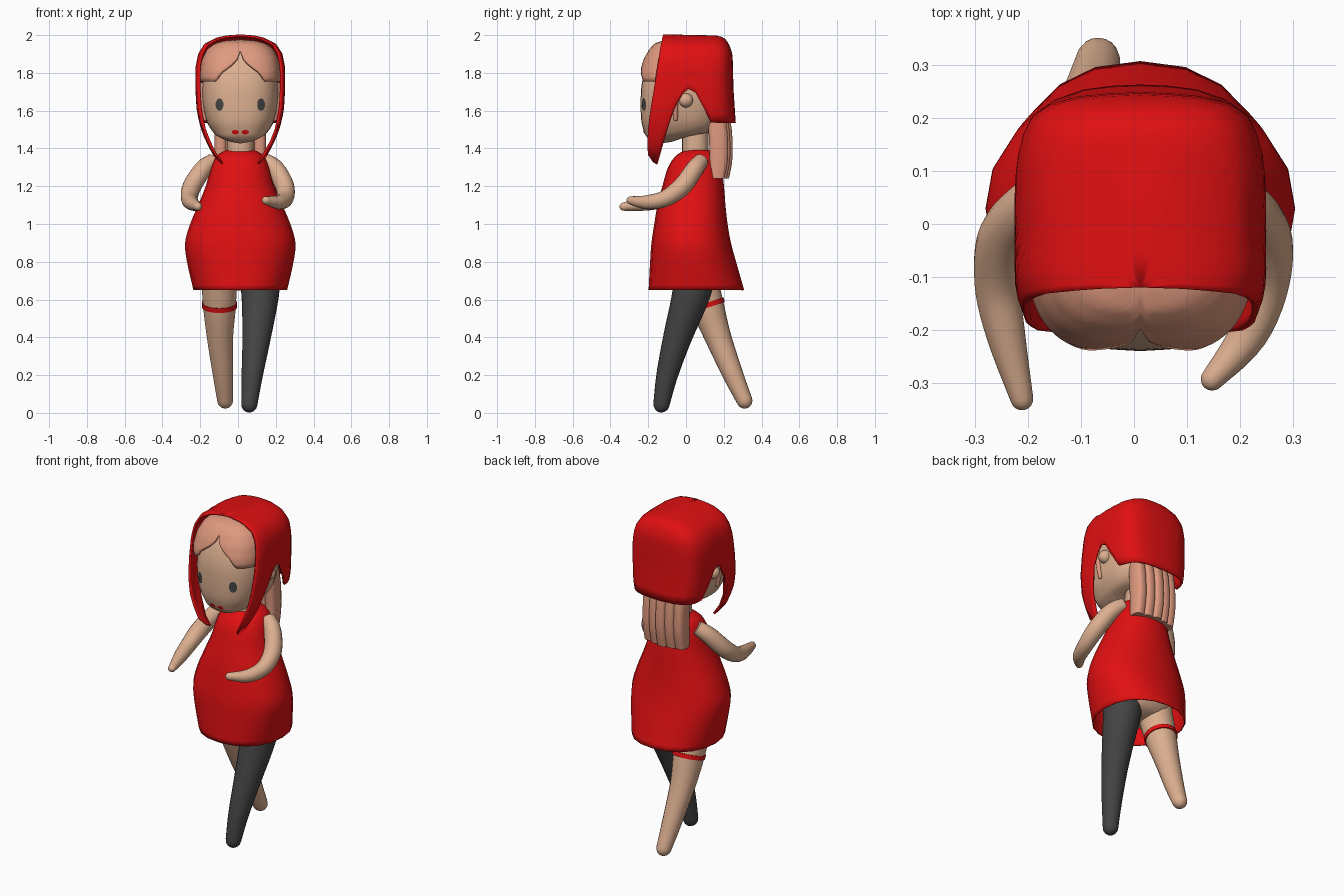
import bpy, bmesh, math
from mathutils import Vector
from mathutils.bvhtree import BVHTree

if "Cube" in bpy.data.objects:
    bpy.data.objects.remove(bpy.data.objects["Cube"])

CX = 0.012  # the figure's centre line


def material(name, rgb):
    m = bpy.data.materials.new(name)
    m.diffuse_color = (*rgb, 1)
    m.use_nodes = True
    m.node_tree.nodes["Principled BSDF"].inputs["Base Color"].default_value = m.diffuse_color
    return m


RED = material("red cloth", (0.75, 0.005, 0.006))
SKIN = material("skin", (0.72, 0.43, 0.28))
HAIR = material("salmon hair", (0.74, 0.32, 0.21))
GREY = material("dark grey", (0.06, 0.06, 0.06))


def finish(name, bm, mat, thick=0, angle=50):
    bmesh.ops.remove_doubles(bm, verts=bm.verts, dist=1e-5)
    bmesh.ops.recalc_face_normals(bm, faces=bm.faces)
    me = bpy.data.meshes.new(name)
    bm.to_mesh(me)
    bm.free()
    ob = bpy.data.objects.new(name, me)
    bpy.context.collection.objects.link(ob)
    me.materials.append(mat)
    bpy.ops.object.select_all(action='DESELECT')
    ob.select_set(True)
    bpy.context.view_layer.objects.active = ob
    bpy.ops.object.shade_smooth_by_angle(angle=math.radians(angle))
    if thick:
        mod = ob.modifiers.new("thickness", 'SOLIDIFY')
        mod.thickness, mod.offset = thick, 0
    return ob


def skin_rings(name, rings, mat, closed=True, caps=(True, True), thick=0):
    """Bridge successive rings of points."""
    bm = bmesh.new()
    vs = [[bm.verts.new(p) for p in r] for r in rings]
    n = len(rings[0])
    for a, b in zip(vs, vs[1:]):
        for i in range(n if closed else n - 1):
            j = (i + 1) % n
            bm.faces.new((a[i], a[j], b[j], b[i]))
    for ring, cap in ((vs[0], caps[0]), (vs[-1], caps[1])):
        if cap and closed:
            bm.faces.new(ring)
    return finish(name, bm, mat, thick)


def smooth_path(pts, steps=5):
    """Catmull-Rom through tuples of any length."""
    out = []
    for i in range(len(pts) - 1):
        p0, p1, p2, p3 = (pts[max(0, min(len(pts) - 1, i + k))] for k in (-1, 0, 1, 2))
        for s in range(steps):
            t = s / steps
            out.append(tuple(0.5 * (2 * b + (c - a) * t + (2 * a - 5 * b + 4 * c - d) * t * t
                                    + (3 * b - a - 3 * c + d) * t ** 3)
                             for a, b, c, d in zip(p0, p1, p2, p3)))
    return out + [tuple(pts[-1])]


def loft(name, rows, mat, n=24, e=2.2, cx=CX, caps=(True, True), thick=0, steps=4):
    """Rows of (z, half width, front y, back y) as superellipses."""
    def pw(v):
        return math.copysign(abs(v) ** (2 / e), v)
    rings = []
    for z, hw, y0, y1 in smooth_path(rows, steps):
        ang = [2 * math.pi * i / n for i in range(n)]
        rings.append([(cx + hw * pw(math.cos(a)),
                       (y0 + y1) / 2 + (y1 - y0) / 2 * pw(math.sin(a)), z) for a in ang])
    return skin_rings(name, rings, mat, True, caps, thick)


def tube(name, pts, mat, n=18, rounded=True):
    """Points of (x, y, z, radius) with a rounded far end."""
    path = smooth_path(pts)
    if rounded:
        p, r = Vector(path[-1][:3]), path[-1][3]
        d = (p - Vector(path[-2][:3])).normalized()
        for k in (25, 50, 70, 85):
            a = math.radians(k)
            path.append((*(p + d * r * math.sin(a)), r * math.cos(a)))
    rings = []
    for i, p in enumerate(path):
        t = Vector(path[min(i + 1, len(path) - 1)][:3]) - Vector(path[max(i - 1, 0)][:3])
        u = t.cross(Vector((1, 0, 0))).normalized()
        v = t.cross(u).normalized()
        rings.append([Vector(p[:3]) + p[3] * (u * math.cos(a) + v * math.sin(a))
                      for a in (2 * math.pi * k / n for k in range(n))])
    return skin_rings(name, rings, mat)


def drape(name, cols, rows, mat, thick, n=18):
    """Open shell: columns (u, v, hem z) hang from the top of a profile (z, half width, y0, y1)."""
    def at(z):
        for a, b in zip(rows, rows[1:]):
            if z <= b[0] + 1e-9:
                t = max(0, (z - a[0]) / (b[0] - a[0]))
                return [p + (q - p) * t for p, q in zip(a, b)][1:]
        return rows[-1][1:]
    top = rows[-1][0]
    rings = []
    for k in range(n + 1):
        ring = []
        for u, v, zb in cols:
            z = top - (top - zb) * (1 - k / n) ** 2
            hw, y0, y1 = at(z)
            ring.append((CX + hw * u, y0 + (y1 - y0) * v, z))
        rings.append(ring)
    return skin_rings(name, rings, mat, False, thick=thick)


# Dress, open underneath, with the hips inside
loft("dress", [(.65, .245, -.195, .305), (.8, .279, -.187, .262), (.9, .289, -.18, .235),
               (1.0, .262, -.165, .217), (1.1, .22, -.148, .206), (1.2, .18, -.122, .198),
               (1.3, .152, -.092, .185), (1.36, .122, -.05, .165), (1.39, .07, 0, .13)],
     RED, n=20, caps=(False, True), thick=.006)
loft("hips", [(.67, .06, -.01, .1), (.7, .17, -.08, .16), (.78, .21, -.12, .19),
              (.9, .19, -.1, .16)], SKIN)

# Neck and head
loft("neck", [(1.34, .07, -.02, .12), (1.52, .07, -.02, .12)], SKIN)
head = loft("head", [(1.427, .004, -.14, -.13), (1.437, .055, -.18, -.07), (1.46, .112, -.207, 0),
                     (1.49, .147, -.222, .13), (1.55, .18, -.237, .18), (1.65, .2, -.24, .2),
                     (1.75, .2, -.233, .21), (1.85, .185, -.2, .2), (1.92, .14, -.15, .17),
                     (1.95, .05, -.06, .09)], SKIN, n=32, e=2.6)

# Eyes and mouth: thin plates laid on the face
bm = bmesh.new()
bm.from_mesh(head.data)
tree = BVHTree.FromBMesh(bm)
bm.free()


def plate(name, x, z, rx, rz, mat, n=10):
    bm = bmesh.new()

    def vert(px, pz):
        hit = tree.ray_cast(Vector((px, -1, pz)), Vector((0, 1, 0)))[0]
        return bm.verts.new(hit + Vector((0, -.004, 0)))
    mid = vert(x, z)
    rim = [vert(x + rx * math.cos(2 * math.pi * (i + .5) / n),
                z + rz * math.sin(2 * math.pi * (i + .5) / n)) for i in range(n)]
    for i in range(n):
        bm.faces.new((mid, rim[i], rim[(i + 1) % n]))
    finish(name, bm, mat)


for s, side in ((-1, "left"), (1, "right")):
    plate("eye_" + side, CX + .11 * s, 1.632, .021, .034, GREY)
    plate("lip_" + side, CX + .026 * s, 1.486, .02, .012, RED)
    # Ears and the locks in front of them
    bm = bmesh.new()
    bmesh.ops.create_uvsphere(bm, u_segments=16, v_segments=10, radius=.038)
    bmesh.ops.translate(bm, verts=bm.verts, vec=(CX + .195 * s, 0, 1.655))
    finish("ear_" + side, bm, SKIN)
    tube("side_lock_" + side, [(CX + .195 * s, -.06, 1.75, .016), (CX + .197 * s, -.057, 1.65, .016),
                               (CX + .184 * s, -.055, 1.555, .011)], HAIR, 10)

# Fringe, parted in the middle
HEM = [(0, 1.915), (.015, 1.875), (.04, 1.845), (.1, 1.80), (.13, 1.755), (.25, 1.755)]


def fringe_hem(x):
    for (a, za), (b, zb) in zip(HEM, HEM[1:]):
        if x <= b:
            return za + (zb - za) * (x - a) / (b - a)


cols = []
for i in range(-20, 21):
    u = math.sin(i / 20 * math.pi / 2)
    v = .5 - .5 * (1 - abs(u) ** 3) ** (1 / 3)
    cols.append((u, v, fringe_hem(abs(u) * .207)))
drape("fringe", cols, [(1.74, .205, -.24, .18), (1.8, .206, -.24, .18), (1.87, .195, -.217, .18),
                       (1.92, .17, -.188, .17), (1.95, .13, -.16, .14), (1.963, .08, -.12, .05),
                       (1.97, 0, -.05, -.05)], HAIR, .016)

# Long hair at the back
for i in range(-2, 3):
    d = -.012 * abs(i)
    loft(f"back_lock_{i + 3}", [(1.24, .031, .145 + d, .228 + d), (1.35, .033, .148 + d, .247 + d),
                                (1.5, .033, .142 + d, .243 + d), (1.62, .03, .13 + d, .22 + d)],
         HAIR, n=14, e=3, cx=CX + .052 * i)

# Hood with two long front flaps
half = [(.93, 0, 1.37), (.955, .035, 1.33), (.98, .075, 1.318), (.995, .13, 1.36), (1, .2, 1.47),
        (1, .28, 1.61), (1, .37, 1.69), (1, .44, 1.715), (1, .53, 1.695), (.99, .63, 1.62),
        (.97, .72, 1.54), (.93, .81, 1.535), (.86, .89, 1.535), (.72, .945, 1.535),
        (.5, .98, 1.535), (.25, .995, 1.535)]
cols = [(-u, v, z) for u, v, z in half] + [(0, 1, 1.535)] + half[::-1]
drape("hood", cols, [(1.318, .095, -.185, .27), (1.36, .135, -.2, .27), (1.4, .16, -.204, .265),
                     (1.5, .202, -.2, .26), (1.6, .225, -.187, .253), (1.72, .232, -.167, .245),
                     (1.83, .231, -.15, .243), (1.9, .217, -.139, .24), (1.95, .185, -.13, .222),
                     (1.98, .125, -.125, .2), (1.992, .075, -.122, .17), (1.998, 0, -.12, -.12)],
      RED, .012)

# Arms
tube("arm_left", [(-.13, .08, 1.335, .04), (-.185, .045, 1.29, .048), (-.243, -.02, 1.2, .05),
                  (-.258, -.11, 1.135, .044), (-.242, -.21, 1.108, .037),
                  (-.212, -.33, 1.092, .022)], SKIN)
tube("arm_right", [(.145, .08, 1.335, .04), (.2, .045, 1.29, .048), (.247, -.02, 1.2, .05),
                   (.25, -.11, 1.135, .044), (.215, -.21, 1.115, .037),
                   (.148, -.293, 1.125, .022)], SKIN)

# Legs: one bare with a red garter, one in a dark stocking
tube("leg_bare", [(-.1, .05, .78, .1), (-.098, .112, .57, .088), (-.095, .17, .4, .07),
                  (-.079, .25, .2, .054), (-.068, .31, .065, .042)], SKIN)
tube("garter", [(-.098, .109, .582, .094), (-.098, .117, .558, .092)], RED, 24, rounded=False)
tube("leg_stocking", [(.115, .05, .76, .115), (.117, .025, .62, .1), (.098, -.045, .4, .076),
                      (.075, -.1, .2, .057), (.06, -.13, .045, .043)], GREY)
